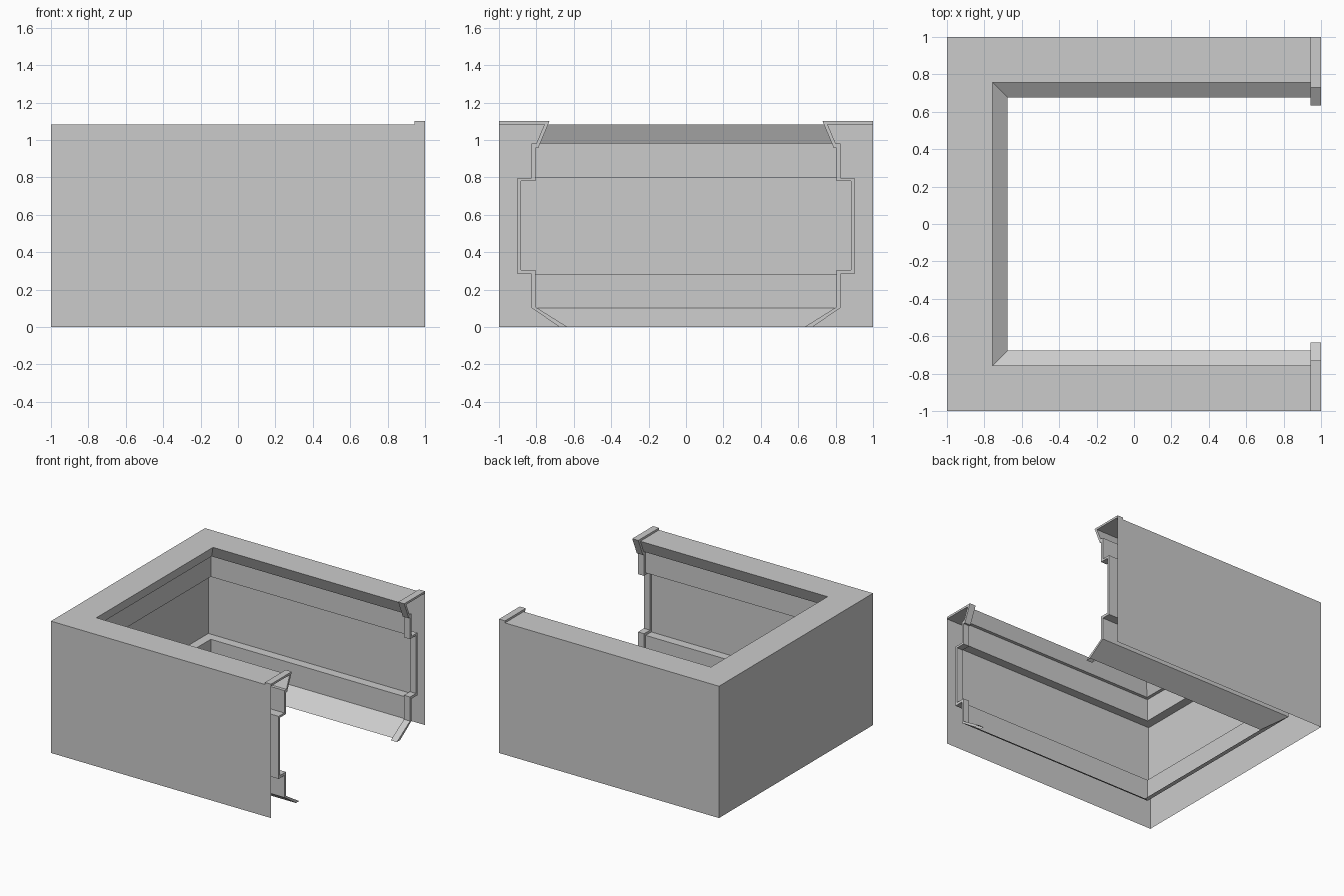
import bpy
import bmesh

cube = bpy.data.objects.get("Cube")
if cube:
    bpy.data.objects.remove(cube, do_unlink=True)

grey = bpy.data.materials.new("plain grey")
grey.use_nodes = True
grey.diffuse_color = (0.6, 0.6, 0.6, 1)
grey.node_tree.nodes["Principled BSDF"].inputs["Base Color"].default_value = grey.diffuse_color

# Cross-sections as (distance from centre, height), from the top outer edge
# down the moulded inner side to the flared skirt
WALL = [(1, 1.083), (.757, 1.083), (.80, .981), (.826, .981), (.826, .797),
        (.90, .797), (.90, .283), (.826, .283), (.826, .102), (.676, 0)]
TRIM = [(1, 1.10), (.73, 1.10), (.79, .957), (.805, .957), (.805, .78),
        (.882, .78), (.882, .305), (.805, .305), (.805, .107), (.634, 0)]
TRIM_START = .945


def u_path(d):
    """Three-sided path, open towards +x, mitred at its corners."""
    return [(1, -d), (-d, -d), (-d, d), (1, d)]


def front_end(d):
    return [(1, -d), (TRIM_START, -d)]


def back_end(d):
    return [(TRIM_START, d), (1, d)]


def sweep(bm, profile, path):
    """Sweep an open profile along a path; return the rows of vertices."""
    columns = [[bm.verts.new((x, y, z)) for x, y in path(d)] for d, z in profile]
    rows = list(zip(*columns))
    for a, b in zip(rows, rows[1:]):
        bridge(bm, a, b)
    return rows


def bridge(bm, a, b):
    for j in range(len(a) - 1):
        bm.faces.new((a[j], a[j + 1], b[j + 1], b[j]))


def finish(bm, name):
    mesh = bpy.data.meshes.new(name)
    bm.to_mesh(mesh)
    bm.free()
    mesh.materials.append(grey)
    obj = bpy.data.objects.new(name, mesh)
    bpy.context.collection.objects.link(obj)


# Hollow three-sided wall, open underneath and at both ends
bm = bmesh.new()
sweep(bm, [(1, 0)] + WALL, u_path)
finish(bm, "moulded_wall")

# Raised trim band closing each free end of the wall
for name, path in (("front_end_trim", front_end), ("back_end_trim", back_end)):
    bm = bmesh.new()
    # The first point carries the band down the outer face to the wall top
    rows = sweep(bm, [WALL[0]] + TRIM, path)
    for i, row in enumerate(rows):
        x = row[0].co.x
        y_sign = 1 if row[0].co.y > 0 else -1
        edge = [row[0]] + [bm.verts.new((x, y_sign * d, z)) for d, z in WALL[1:]]
        if i == 0:
            bridge(bm, edge, row[1:])
        else:
            bridge(bm, row[1:], edge)
    finish(bm, name)
